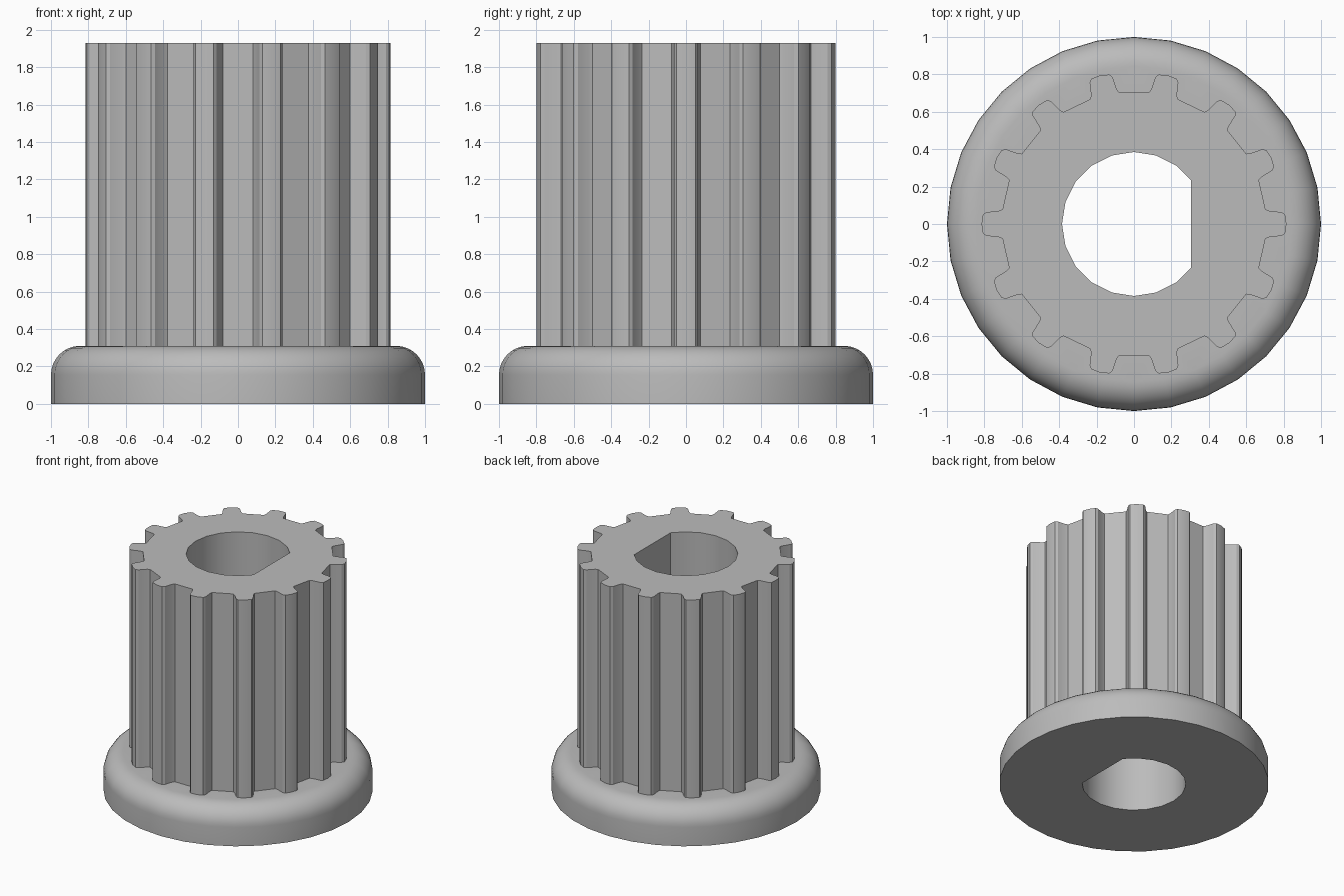
import bpy
import bmesh
from math import cos, sin, pi, radians

if "Cube" in bpy.data.objects:
    bpy.data.objects.remove(bpy.data.objects["Cube"], do_unlink=True)

TEETH = 14
SIDES = 32
FLANGE_H = 0.31
TOP = 1.93
ROUND = 0.155

grey = bpy.data.materials.new("plain grey")
grey.use_nodes = True
colour = (0.5, 0.5, 0.5, 1)
grey.diffuse_color = colour
grey.node_tree.nodes["Principled BSDF"].inputs["Base Color"].default_value = colour


def circle(r):
    return [(r * cos(2 * pi * i / SIDES), r * sin(2 * pi * i / SIDES)) for i in range(SIDES)]


def gear():
    # One tooth, repeated round the axis
    tooth = [(0.703, -0.078), (0.725, -0.07), (0.79, -0.063), (0.808, -0.05), (0.815, 0),
             (0.808, 0.05), (0.79, 0.063), (0.725, 0.07), (0.703, 0.078)]
    points = []
    for i in range(TEETH):
        a = 2 * pi * i / TEETH
        points += [(x * cos(a) - y * sin(a), x * sin(a) + y * cos(a)) for x, y in tooth]
    return points


def bore():
    # Twenty-sided hole with a flat on the left
    angles = [37.6] + list(range(54, 307, 18)) + [322.4]
    return [(0.385 * cos(radians(a)), 0.385 * sin(radians(a))) for a in angles]


bm = bmesh.new()


def loop(points, z):
    verts = [bm.verts.new((x, y, z)) for x, y in points]
    for i, v in enumerate(verts):
        bm.edges.new((v, verts[i - 1]))
    return verts


def wall(a, b):
    for i in range(len(a)):
        bm.faces.new((a[i - 1], a[i], b[i], b[i - 1]))


def cap(a, b):
    edges = [bm.edges.get((ring[i - 1], ring[i])) for ring in (a, b) for i in range(len(ring))]
    bmesh.ops.triangle_fill(bm, edges=edges, use_beauty=True)


# Flange: straight band with a rounded upper rim
rings = [loop(circle(1), 0)]
for i in range(9):
    a = pi / 2 * i / 8
    rings.append(loop(circle(1 - ROUND + ROUND * cos(a)), FLANGE_H - ROUND + ROUND * sin(a)))
for lower, upper in zip(rings, rings[1:]):
    wall(lower, upper)

# Toothed hub rising from the flange
hub_foot, hub_top = loop(gear(), FLANGE_H), loop(gear(), TOP)
wall(hub_foot, hub_top)

# Bore through the full height
bore_foot, bore_top = loop(bore(), 0), loop(bore(), TOP)
wall(bore_foot, bore_top)

# Flat faces joining the walls
cap(rings[-1], hub_foot)
cap(hub_top, bore_top)
cap(rings[0], bore_foot)

bmesh.ops.recalc_face_normals(bm, faces=bm.faces)
mesh = bpy.data.meshes.new("toothed_pulley")
bm.to_mesh(mesh)
bm.free()
mesh.materials.append(grey)
pulley = bpy.data.objects.new("toothed_pulley", mesh)
bpy.context.collection.objects.link(pulley)

bpy.ops.object.select_all(action="DESELECT")
pulley.select_set(True)
bpy.context.view_layer.objects.active = pulley
bpy.ops.object.shade_smooth_by_angle(angle=radians(25))
